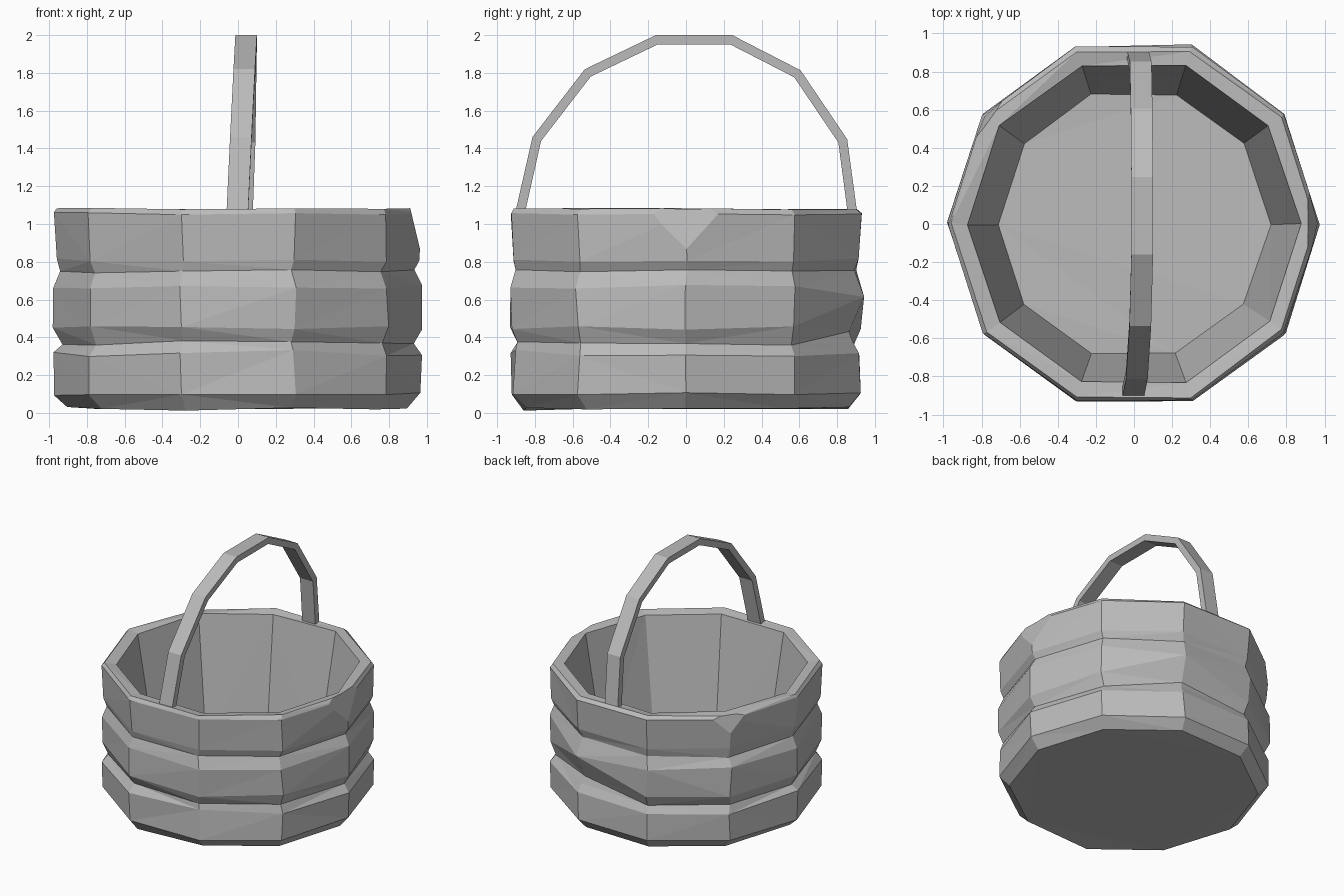
import bpy, bmesh, math, random
from mathutils import Vector

random.seed(4)
if "Cube" in bpy.data.objects:
    bpy.data.objects.remove(bpy.data.objects["Cube"], do_unlink=True)

SIDES = 10
grey = bpy.data.materials.new("plain grey")
grey.use_nodes = True
grey.diffuse_color = (0.5, 0.5, 0.5, 1)
grey.node_tree.nodes["Principled BSDF"].inputs["Base Color"].default_value = (0.5, 0.5, 0.5, 1)


def finish(bm, name):
    bmesh.ops.recalc_face_normals(bm, faces=bm.faces)
    mesh = bpy.data.meshes.new(name)
    bm.to_mesh(mesh)
    bm.free()
    mesh.materials.append(grey)
    obj = bpy.data.objects.new(name, mesh)
    bpy.context.collection.objects.link(obj)


def bridge(bm, a, b):
    n = len(a)
    for i in range(n):
        j = (i + 1) % n
        bm.faces.new((a[i], a[j], b[j], b[i]))


def chip(bm, angle, radius, height, lean):
    """Slice a small corner off the rim."""
    a = math.radians(angle)
    out = Vector((math.cos(a), math.sin(a), 0))
    geom = bm.verts[:] + bm.edges[:] + bm.faces[:]
    cut = bmesh.ops.bisect_plane(bm, geom=geom, plane_co=out * radius + Vector((0, 0, height)),
                                 plane_no=out + Vector((0, 0, lean)), clear_outer=True)
    edges = [e for e in cut["geom_cut"] if isinstance(e, bmesh.types.BMEdge)]
    bmesh.ops.holes_fill(bm, edges=edges, sides=0)


# Basket wall: radius, height and roughness, from the base up and down inside
profile = [(0.90, 0.025, 0.01), (0.97, 0.10, 0.008), (0.97, 0.31, 0.012),
           (0.937, 0.37, 0.012), (0.975, 0.45, 0.01), (0.972, 0.67, 0.012),
           (0.94, 0.75, 0.012), (0.962, 0.81, 0.01), (0.975, 1.055, 0.008),
           (0.955, 1.078, 0.008), (0.875, 1.07, 0.008), (0.715, 0.12, 0.006)]
# Local dents: (ring, corner) -> change of radius and height
dents = {(4, 2): (-0.07, -0.01), (5, 2): (0.015, -0.05), (2, 8): (-0.03, 0.02),
         (0, 7): (0, -0.02)}

bm = bmesh.new()
rings = []
for k, (radius, height, rough) in enumerate(profile):
    ring = []
    for i in range(SIDES):
        dr, dz = dents.get((k, i), (0, 0))
        a = math.tau * i / SIDES + random.uniform(-rough, rough)
        r = radius + dr + random.uniform(-rough, rough) * 0.7
        z = height + dz + random.uniform(-rough, rough)
        ring.append(bm.verts.new((r * math.cos(a), r * math.sin(a), max(z, 0))))
    rings.append(ring)
for lower, upper in zip(rings, rings[1:]):
    bridge(bm, lower, upper)
bm.faces.new(rings[0])
bm.faces.new(rings[-1])
bmesh.ops.triangulate(bm, faces=bm.faces[:])
chip(bm, 0, 0.915, 1.07, 0.24)
chip(bm, 144, 0.935, 1.07, 0.24)
finish(bm, "basket")

# Handle: centre line y, z and sideways lean
path = [(-0.885, 1.03, -0.005), (-0.79, 1.45, 0.015), (-0.52, 1.80, 0.033),
        (-0.155, 1.975, 0.043), (0.24, 1.975, 0.043), (0.59, 1.795, 0.04),
        (0.83, 1.44, 0.035), (0.885, 1.03, 0.02)]
points = [Vector((x, y, z)) for y, z, x in path]
bm = bmesh.new()
sections = []
for i, p in enumerate(points):
    t = points[min(i + 1, len(points) - 1)] - points[max(i - 1, 0)]
    normal = Vector((0, -t.z, t.y)).normalized() * 0.025
    side = Vector((0.057, 0, 0))
    sections.append([bm.verts.new(p + s * side + n * normal)
                     for s, n in ((-1, -1), (1, -1), (1, 1), (-1, 1))])
for a, b in zip(sections, sections[1:]):
    bridge(bm, a, b)
bm.faces.new(sections[0])
bm.faces.new(sections[-1])
finish(bm, "handle")
